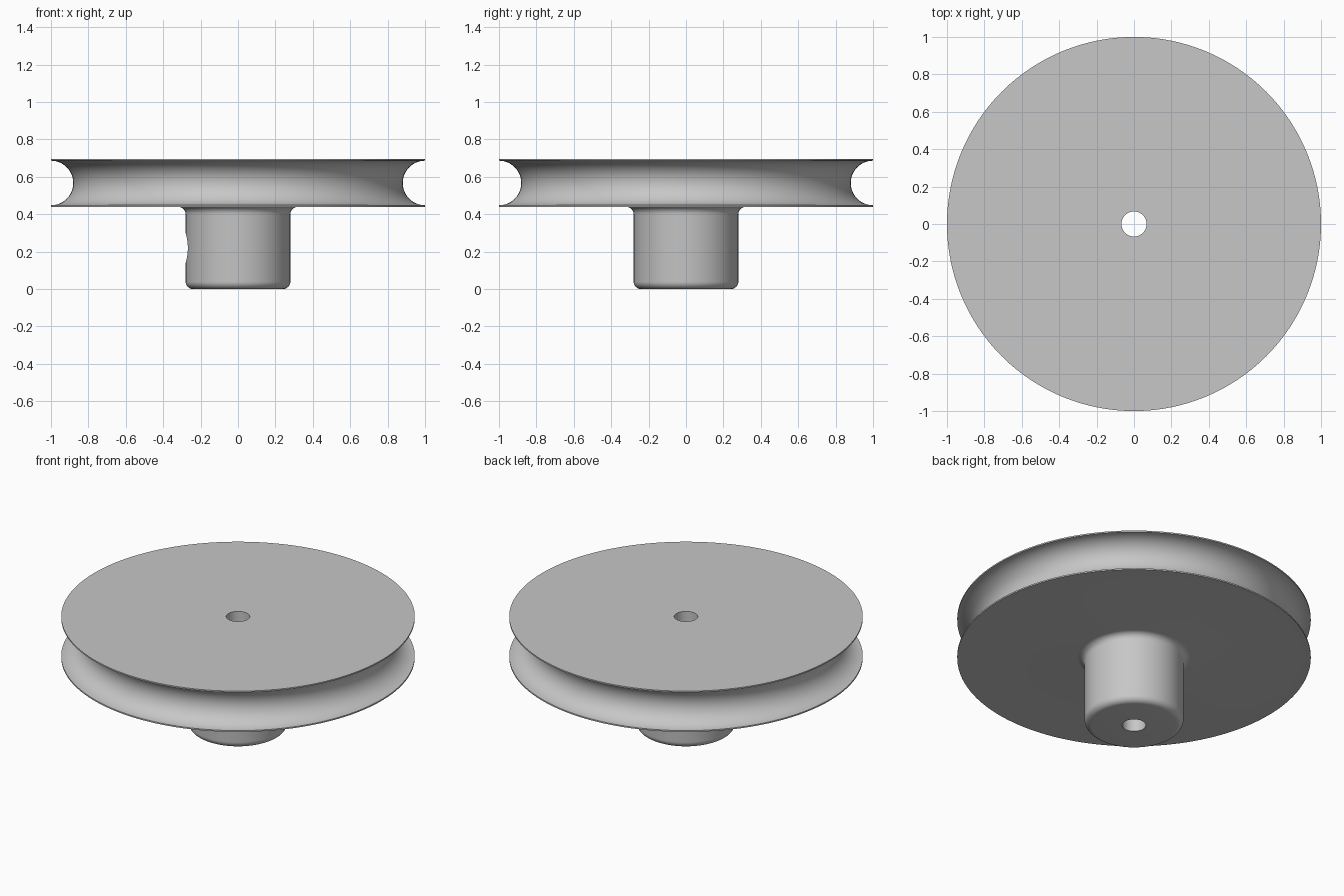
import bpy, bmesh, math
from mathutils import Vector

cube = bpy.data.objects.get("Cube")
if cube:
    bpy.data.objects.remove(cube, do_unlink=True)

# Material
grey = bpy.data.materials.new("light_grey_metal")
grey.use_nodes = True
colour = (0.57, 0.57, 0.57, 1)
grey.diffuse_color = colour
grey.node_tree.nodes["Principled BSDF"].inputs["Base Color"].default_value = colour

# Dimensions
BORE, HUB, RIM = 0.067, 0.28, 1.0
DISC_BOTTOM, TOP = 0.44, 0.695
ROUND, GROOVE = 0.04, 0.119
GROOVE_Z = (DISC_BOTTOM + TOP) / 2
SCREW_RADIUS, SCREW_Z = 0.08, 0.22
SEGMENTS = 128


def arc(r, z, radius, start, end, steps):
    """Points on an arc in the r-z plane, angles in degrees."""
    angles = [math.radians(start + (end - start) * i / steps) for i in range(steps + 1)]
    return [(r + radius * math.cos(a), z + radius * math.sin(a)) for a in angles]


def lathe(name, profile):
    """Spin a closed r-z profile round the z axis."""
    bm = bmesh.new()
    verts = [bm.verts.new((r, 0, z)) for r, z in profile]
    edges = [bm.edges.new((v, verts[i - 1])) for i, v in enumerate(verts)]
    bmesh.ops.spin(bm, geom=verts + edges, cent=(0, 0, 0), axis=(0, 0, 1),
                   angle=math.tau, steps=SEGMENTS, use_duplicate=False)
    bmesh.ops.remove_doubles(bm, verts=bm.verts, dist=1e-5)
    bmesh.ops.recalc_face_normals(bm, faces=bm.faces)
    mesh = bpy.data.meshes.new(name)
    bm.to_mesh(mesh)
    bm.free()
    obj = bpy.data.objects.new(name, mesh)
    bpy.context.collection.objects.link(obj)
    mesh.materials.append(grey)
    return obj


# Pulley: bored hub with rounded foot, fillet under the disc, round rope groove
profile = [(BORE, 0)]
profile += arc(HUB - ROUND, ROUND, ROUND, -90, 0, 8)
profile += arc(HUB + ROUND, DISC_BOTTOM - ROUND, ROUND, 180, 90, 8)
profile += [(RIM, DISC_BOTTOM)]
profile += arc(RIM, GROOVE_Z, GROOVE, 270, 90, 28)
profile += [(RIM, TOP), (BORE, TOP)]
pulley = lathe("grooved_pulley", profile)

# Set screw hole from the right side of the hub into the bore
bpy.ops.mesh.primitive_cylinder_add(vertices=48, radius=SCREW_RADIUS, depth=0.4,
                                    location=(-0.2, 0, SCREW_Z),
                                    rotation=(0, math.pi / 2, 0))
cutter = bpy.context.object
cutter.name = "set_screw_cutter"
cutter.hide_render = True
cutter.data.materials.append(grey)

bpy.ops.object.select_all(action="DESELECT")
pulley.select_set(True)
bpy.context.view_layer.objects.active = pulley
cut = pulley.modifiers.new("set_screw_hole", "BOOLEAN")
cut.operation, cut.solver, cut.object = "DIFFERENCE", "EXACT", cutter
bpy.ops.object.modifier_apply(modifier=cut.name)
bpy.data.objects.remove(cutter, do_unlink=True)
bpy.ops.object.shade_smooth_by_angle(angle=math.radians(30))
